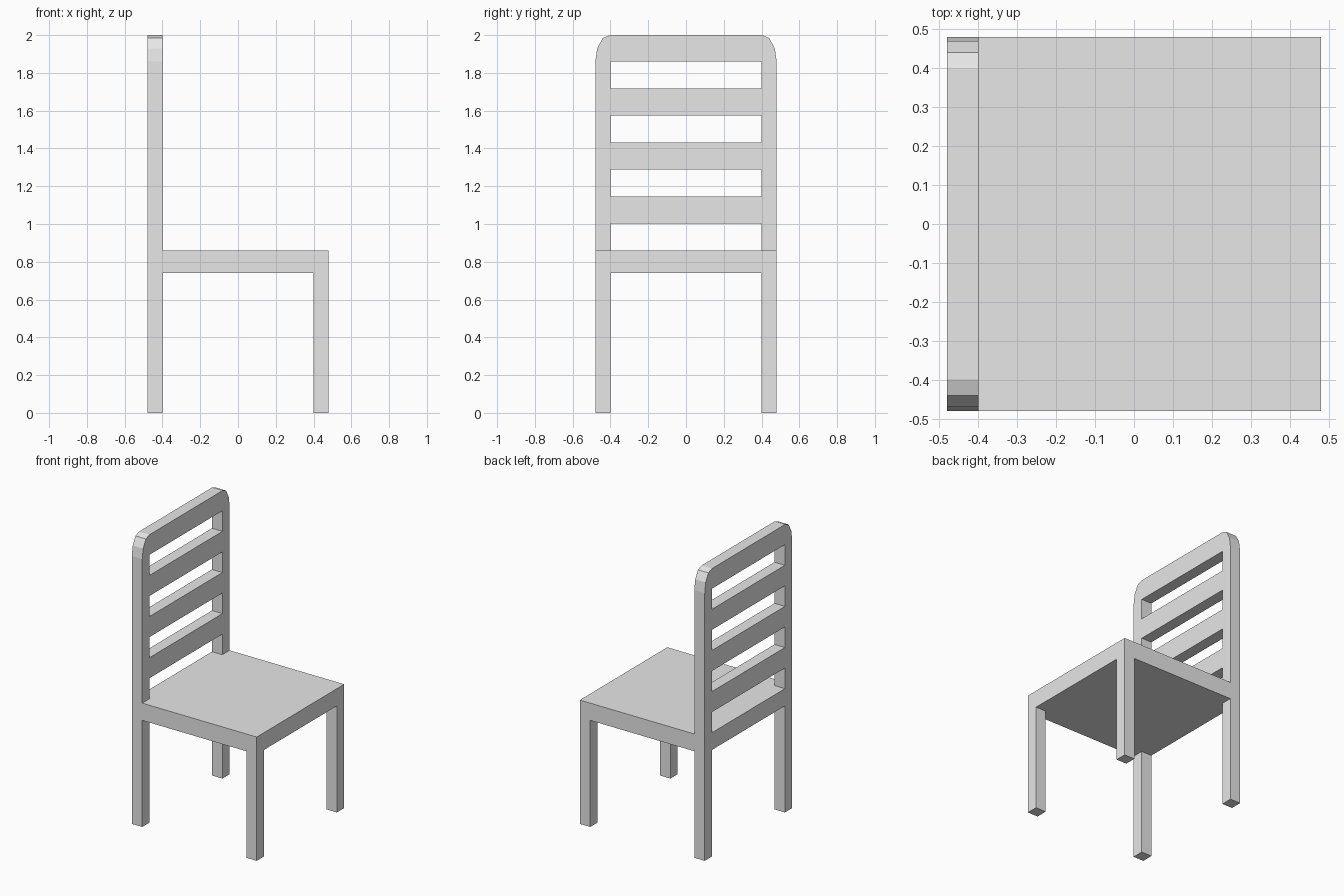
import bpy
import bmesh
from math import radians
from mathutils import Matrix, Vector

if "Cube" in bpy.data.objects:
    bpy.data.objects.remove(bpy.data.objects["Cube"], do_unlink=True)

HALF = 0.48        # half the width and depth of the chair
POST = 0.08        # thickness of legs and backrest
INNER = HALF - POST
SEAT_LOW, SEAT_TOP, TOP = 0.74, 0.86, 2.0
GAP = (1.86 - SEAT_TOP) / 7   # height of one slat or one opening

grey = bpy.data.materials.new("light_grey")
grey.use_nodes = True
grey.diffuse_color = (0.8, 0.8, 0.8, 1)
grey.node_tree.nodes["Principled BSDF"].inputs["Base Color"].default_value = (0.8, 0.8, 0.8, 1)


def add_mesh(name, bm):
    bmesh.ops.recalc_face_normals(bm, faces=bm.faces)
    mesh = bpy.data.meshes.new(name)
    bm.to_mesh(mesh)
    bm.free()
    mesh.materials.append(grey)
    obj = bpy.data.objects.new(name, mesh)
    bpy.context.collection.objects.link(obj)
    return obj


def box(name, low, high):
    low, high = Vector(low), Vector(high)
    bm = bmesh.new()
    bmesh.ops.create_cube(bm, size=1, matrix=Matrix.LocRotScale(
        (low + high) / 2, None, high - low))
    return add_mesh(name, bm)


def panel(name, loops, thickness, x):
    """Extrude outlines drawn in the y-z plane; inner loops become holes."""
    curve = bpy.data.curves.new(name + "_profile", "CURVE")
    curve.dimensions = "2D"
    curve.fill_mode = "BOTH"
    curve.extrude = thickness / 2
    for loop in loops:
        spline = curve.splines.new("POLY")
        spline.points.add(len(loop) - 1)
        for point, (y, z) in zip(spline.points, loop):
            point.co = (y, z, 0, 1)
        spline.use_cyclic_u = True
    helper = bpy.data.objects.new(name + "_profile", curve)
    bpy.context.collection.objects.link(helper)
    bpy.context.view_layer.update()
    graph = bpy.context.evaluated_depsgraph_get()
    mesh = bpy.data.meshes.new_from_object(helper.evaluated_get(graph))
    bpy.data.objects.remove(helper, do_unlink=True)
    bm = bmesh.new()
    bm.from_mesh(mesh)
    bpy.data.meshes.remove(mesh)
    bmesh.ops.remove_doubles(bm, verts=bm.verts, dist=0.0001)
    turn = Matrix.Rotation(radians(90), 4, "Z") @ Matrix.Rotation(radians(90), 4, "X")
    bmesh.ops.transform(bm, matrix=Matrix.Translation((x, 0, 0)) @ turn, verts=bm.verts)
    for face in bm.faces:
        face.smooth = False
        face.material_index = 0
    return add_mesh(name, bm)


# Backrest with its two legs, rounded top corners and ladder openings
half_outline = [(INNER, SEAT_LOW), (INNER, 0), (HALF, 0), (HALF, 1.86),
                (0.47, 1.93), (0.44, 1.985), (INNER, TOP)]
outline = half_outline + [(-y, z) for y, z in reversed(half_outline)]
openings = []
for i in range(4):
    z = SEAT_TOP + 2 * i * GAP
    openings.append([(-INNER, z), (-INNER, z + GAP), (INNER, z + GAP), (INNER, z)])
panel("backrest", [outline] + openings, POST, -HALF + POST / 2)

# Seat
box("seat", (-INNER, -HALF, SEAT_LOW), (HALF, HALF, SEAT_TOP))

# Legs away from the backrest
for side, y in (("right", -HALF), ("left", INNER)):
    box(side + "_leg", (INNER, y, 0), (HALF, y + POST, SEAT_LOW))
